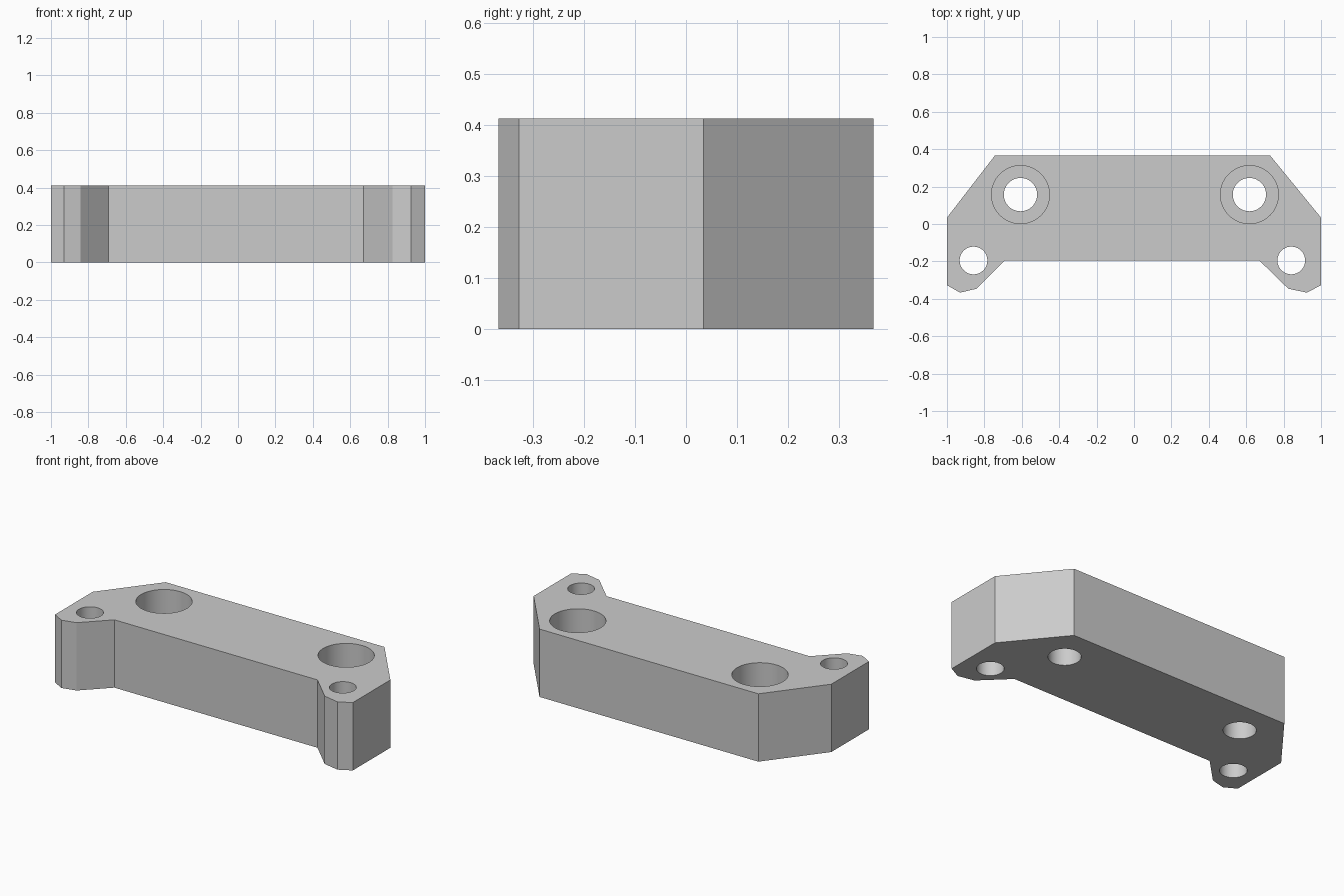
import bpy
import bmesh

cube = bpy.data.objects.get("Cube")
if cube:
    bpy.data.objects.remove(cube, do_unlink=True)

HEIGHT = 0.412
BORE_FLOOR = 0.19

grey = bpy.data.materials.new("light grey")
grey.use_nodes = True
grey.diffuse_color = (0.6, 0.6, 0.6, 1)
grey.node_tree.nodes["Principled BSDF"].inputs["Base Color"].default_value = (0.6, 0.6, 0.6, 1)

# Bracket body: outline with two forward ears, extruded upward
outline = [
    (-1, 0.034), (-1, -0.327), (-0.93, -0.367), (-0.842, -0.346),
    (-0.693, -0.196), (0.671, -0.196), (0.825, -0.346), (0.925, -0.367),
    (1, -0.327), (1, 0.034), (0.727, 0.367), (-0.743, 0.367),
]
bm = bmesh.new()
base = bm.faces.new([bm.verts.new((x, y, 0)) for x, y in outline])
top = bmesh.ops.extrude_face_region(bm, geom=[base])["geom"]
bmesh.ops.translate(bm, vec=(0, 0, HEIGHT),
                    verts=[v for v in top if isinstance(v, bmesh.types.BMVert)])
bmesh.ops.recalc_face_normals(bm, faces=bm.faces)
mesh = bpy.data.meshes.new("bracket_body")
bm.to_mesh(mesh)
bm.free()
mesh.materials.append(grey)
body = bpy.data.objects.new("bracket_body", mesh)
bpy.context.collection.objects.link(body)


def drill(name, x, y, radius, floor=-0.1):
    """Cut a round hole from above the body down to the floor height."""
    ceiling = HEIGHT + 0.1
    bpy.ops.mesh.primitive_cylinder_add(
        vertices=64, radius=radius, depth=ceiling - floor,
        location=(x, y, (ceiling + floor) / 2))
    cutter = bpy.context.object
    cutter.name = name
    cutter.hide_render = True
    cutter.data.materials.append(grey)
    bpy.context.view_layer.objects.active = body
    cut = body.modifiers.new(name, "BOOLEAN")
    cut.operation = "DIFFERENCE"
    cut.solver = "EXACT"
    cut.object = cutter
    bpy.ops.object.modifier_apply(modifier=cut.name)
    bpy.data.objects.remove(cutter, do_unlink=True)


# Counterbored bolt holes
for x in (-0.607, 0.617):
    drill("counterbore", x, 0.157, 0.155, BORE_FLOOR)
    drill("bolt_hole", x, 0.157, 0.089)

# Plain holes in the ears
for x in (-0.858, 0.841):
    drill("ear_hole", x, -0.195, 0.074)

# Smooth hole walls, sharp outer edges
bpy.ops.object.select_all(action="DESELECT")
body.select_set(True)
bpy.context.view_layer.objects.active = body
bpy.ops.object.shade_smooth_by_angle(angle=0.26)
